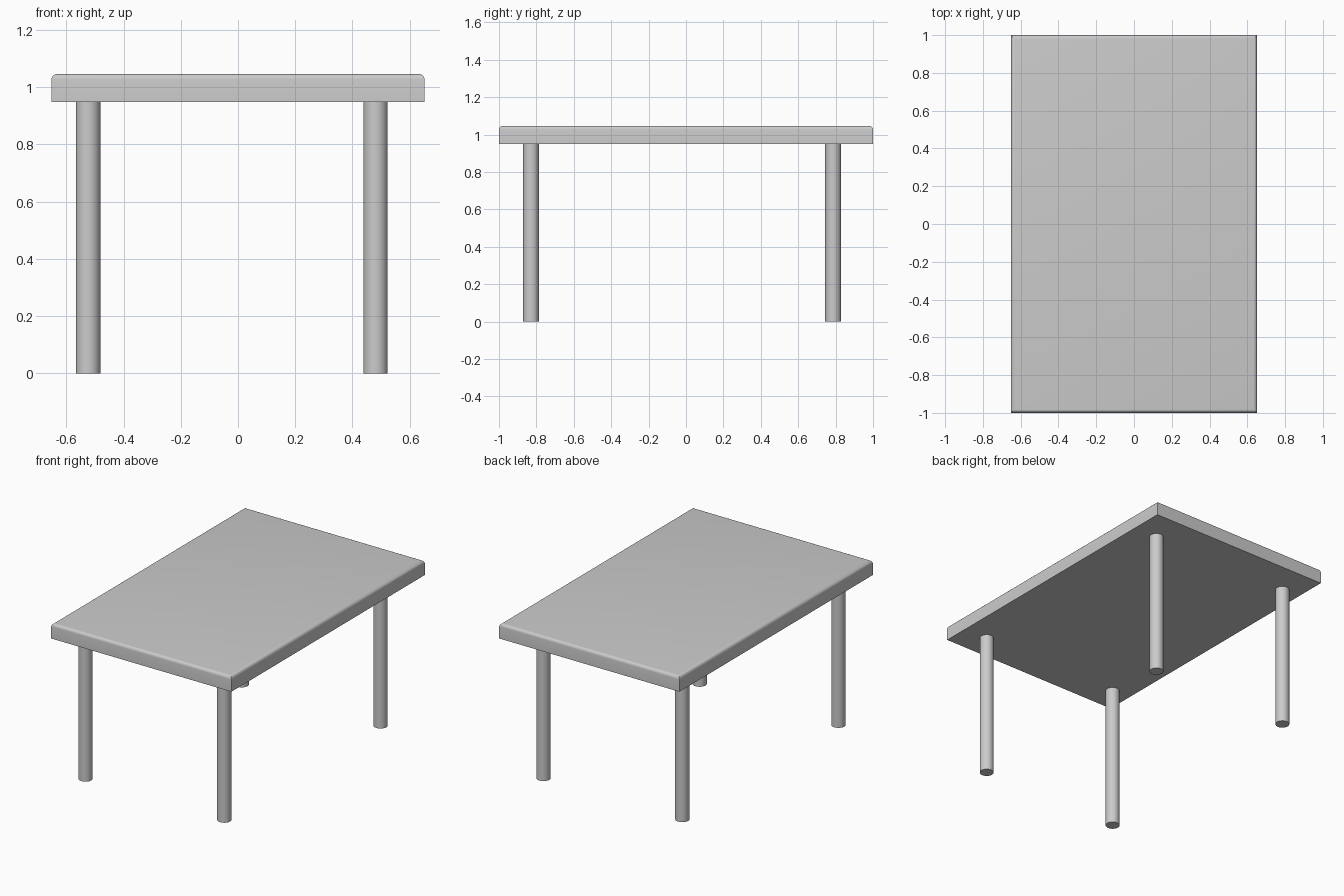
import bpy
import bmesh

if "Cube" in bpy.data.objects:
    bpy.data.objects.remove(bpy.data.objects["Cube"])

HALF_X, HALF_Y = 0.652, 1.0
SLAB_BOTTOM, SLAB_TOP = 0.949, 1.047
LEG_RADIUS = 0.0425


def smooth(obj):
    bpy.ops.object.select_all(action='DESELECT')
    obj.select_set(True)
    bpy.context.view_layer.objects.active = obj
    bpy.ops.object.shade_smooth_by_angle(angle=0.6)


# Table top: slab with only its upper rim rounded
mesh = bpy.data.meshes.new("table_top")
bm = bmesh.new()
bmesh.ops.create_cube(bm, size=1.0)
for v in bm.verts:
    v.co.x *= 2 * HALF_X
    v.co.y *= 2 * HALF_Y
    v.co.z = SLAB_TOP if v.co.z > 0 else SLAB_BOTTOM
rim = [e for e in bm.edges if all(v.co.z == max(w.co.z for w in bm.verts) for v in e.verts)]
bmesh.ops.bevel(bm, geom=rim, offset=0.02, offset_type='OFFSET',
                segments=5, profile=0.5, affect='EDGES')
bm.to_mesh(mesh)
bm.free()
table_top = bpy.data.objects.new("table_top", mesh)
bpy.context.collection.objects.link(table_top)
smooth(table_top)

# Round legs, set slightly off-centre towards the front left
for y_name, y in (("front", -0.828), ("back", 0.787)):
    for x_name, x in (("left", -0.524), ("right", 0.481)):
        bpy.ops.mesh.primitive_cylinder_add(
            vertices=32, radius=LEG_RADIUS, depth=SLAB_BOTTOM,
            location=(x, y, SLAB_BOTTOM / 2))
        leg = bpy.context.object
        leg.name = f"{y_name}_{x_name}_leg"
        smooth(leg)
